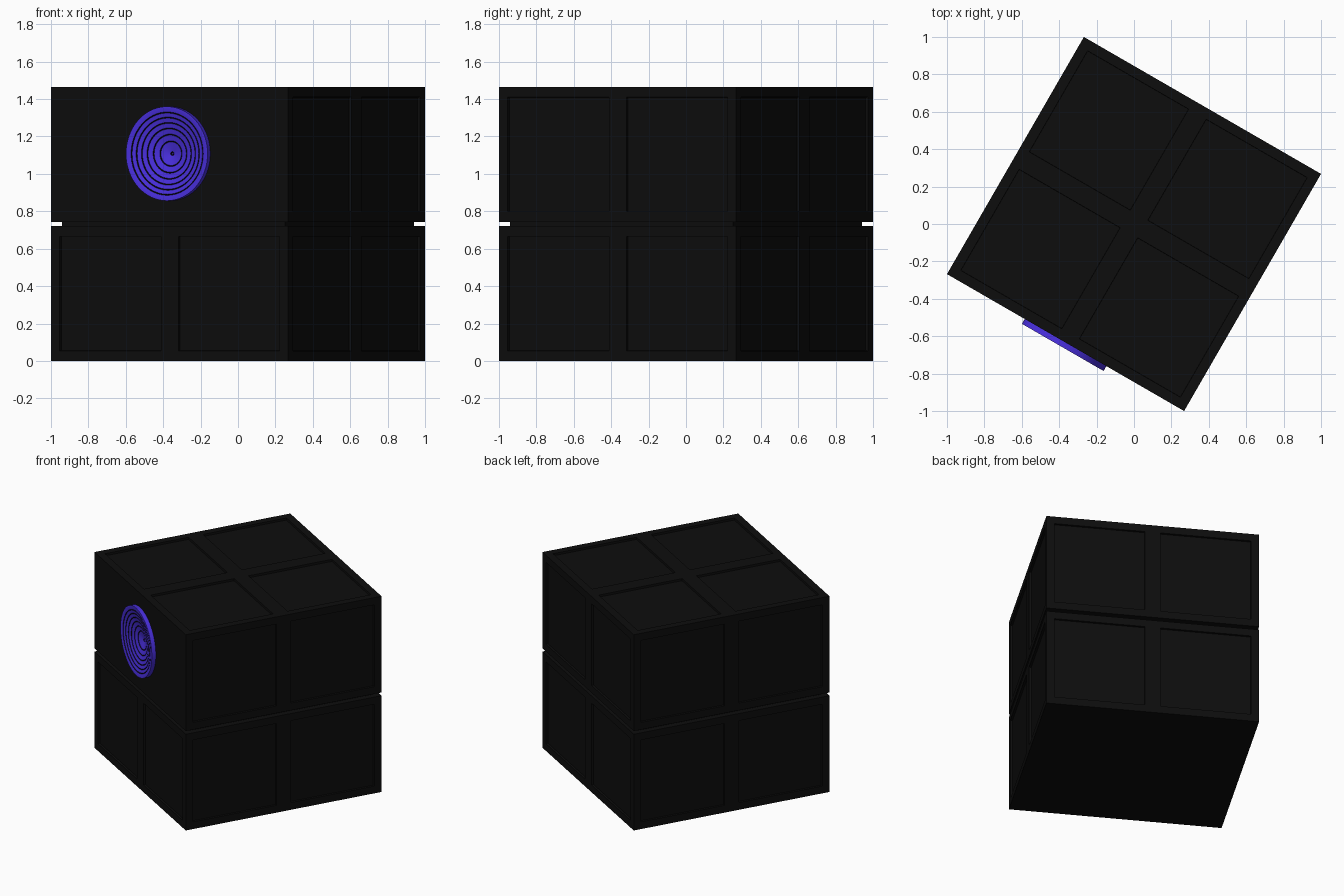
import bpy, bmesh, math
from mathutils import Matrix, Vector

default = bpy.data.objects.get("Cube")
if default:
    bpy.data.objects.remove(default, do_unlink=True)

SIDE = 1.464
HALF = SIDE / 2
GAP = 0.024
TURN = math.radians(-30)
DISC_Z = 1.108


def material(name, rgb):
    mat = bpy.data.materials.new(name)
    mat.use_nodes = True
    mat.diffuse_color = (*rgb, 1)
    mat.node_tree.nodes["Principled BSDF"].inputs["Base Color"].default_value = (*rgb, 1)
    return mat


BLACK = material("matte black", (0.004, 0.004, 0.004))
BLUE = material("violet blue", (0.066, 0.028, 0.72))


def finish(bm, name, mats):
    """Turn a bmesh into an object sharing the turned pose."""
    mesh = bpy.data.meshes.new(name)
    bm.to_mesh(mesh)
    bm.free()
    obj = bpy.data.objects.new(name, mesh)
    bpy.context.collection.objects.link(obj)
    for mat in mats:
        mesh.materials.append(mat)
    obj.rotation_euler.z = TURN
    return obj


def box(bm, width, z0, z1):
    size = Matrix.Diagonal((width, width, z1 - z0, 1))
    bmesh.ops.create_cube(bm, size=1, matrix=Matrix.Translation((0, 0, (z0 + z1) / 2)) @ size)


def half_box(name, z0, z1, has_panel):
    """Box whose chosen faces are quartered into recessed panels."""
    bm = bmesh.new()
    box(bm, SIDE, z0, z1)
    for normal in (Vector((1, 0, 0)), Vector((0, 1, 0))):
        bmesh.ops.bisect_plane(bm, geom=bm.verts[:] + bm.edges[:] + bm.faces[:],
                               plane_co=(0, 0, 0), plane_no=normal)
    bm.normal_update()
    panels = [f for f in bm.faces if has_panel(f.normal)]
    bmesh.ops.inset_individual(bm, faces=panels, thickness=0.054, use_even_offset=True)
    bmesh.ops.inset_individual(bm, faces=panels, thickness=0.001, depth=-0.015,
                               use_even_offset=True)
    return finish(bm, name, [BLACK])


# Two stacked halves around a narrower core that leaves a groove
lower = half_box("lower_half", 0, HALF - GAP / 2, lambda n: abs(n.z) < 0.5)
upper = half_box("upper_half", HALF + GAP / 2, SIDE,
                 lambda n: n.z > 0.5 or (abs(n.z) < 0.5 and n.y > -0.5))
bm = bmesh.new()
box(bm, SIDE - 0.088, HALF - 0.1, HALF + 0.1)
finish(bm, "groove_core", [BLACK])

# Round pocket in the front of the upper half
front = Matrix.Translation((0, -HALF, DISC_Z)) @ Matrix.Rotation(math.pi / 2, 4, "X")
bm = bmesh.new()
bmesh.ops.create_cone(bm, cap_ends=True, segments=64, radius1=0.24, radius2=0.24,
                      depth=0.16, matrix=front)
cutter = finish(bm, "pocket_cutter", [BLACK])
cutter.hide_render = True
cut = upper.modifiers.new("pocket", "BOOLEAN")
cut.operation = "DIFFERENCE"
cut.solver = "EXACT"
cut.object = cutter
bpy.context.view_layer.objects.active = upper
bpy.ops.object.modifier_apply(modifier=cut.name)
bpy.data.objects.remove(cutter, do_unlink=True)


# Dished disc with thin dark ring grooves, lathed from a profile
def dish(r):
    return 0.03 - 0.064 * (1 - r / 0.24)


rings = (0.22, 0.193, 0.165, 0.135, 0.102, 0.066, 0.008)
width = 0.006
profile = [(0, -0.06), (0.238, -0.06), (0.238, 0), (0.252, 0), (0.252, 0.03), (0.24, 0.03)]
for r in rings:
    profile += [(r + width / 2, dish(r + width / 2)), (r, dish(r) - 0.004),
                (r - width / 2, dish(r - width / 2))]
profile.append((0, dish(0)))

bm = bmesh.new()
verts = [bm.verts.new((r, 0, out)) for r, out in profile]
edges = [bm.edges.new(pair) for pair in zip(verts, verts[1:])]
bmesh.ops.spin(bm, geom=verts + edges, cent=(0, 0, 0), axis=(0, 0, 1),
               angle=math.tau, steps=64, use_duplicate=False)
bmesh.ops.remove_doubles(bm, verts=bm.verts[:], dist=0.0001)
bmesh.ops.recalc_face_normals(bm, faces=bm.faces[:])
for f in bm.faces:
    radii = [v.co.xy.length for v in f.verts]
    middle = (min(radii) + max(radii)) / 2
    in_groove = any(abs(middle - r) < width / 2 for r in rings)
    f.material_index = 0 if in_groove and f.calc_center_median().z > -0.05 else 1
bmesh.ops.transform(bm, matrix=front, verts=bm.verts[:])
disc = finish(bm, "front_disc", [BLACK, BLUE])

bpy.ops.object.select_all(action="DESELECT")
disc.select_set(True)
bpy.context.view_layer.objects.active = disc
bpy.ops.object.shade_smooth_by_angle(angle=math.radians(25))
